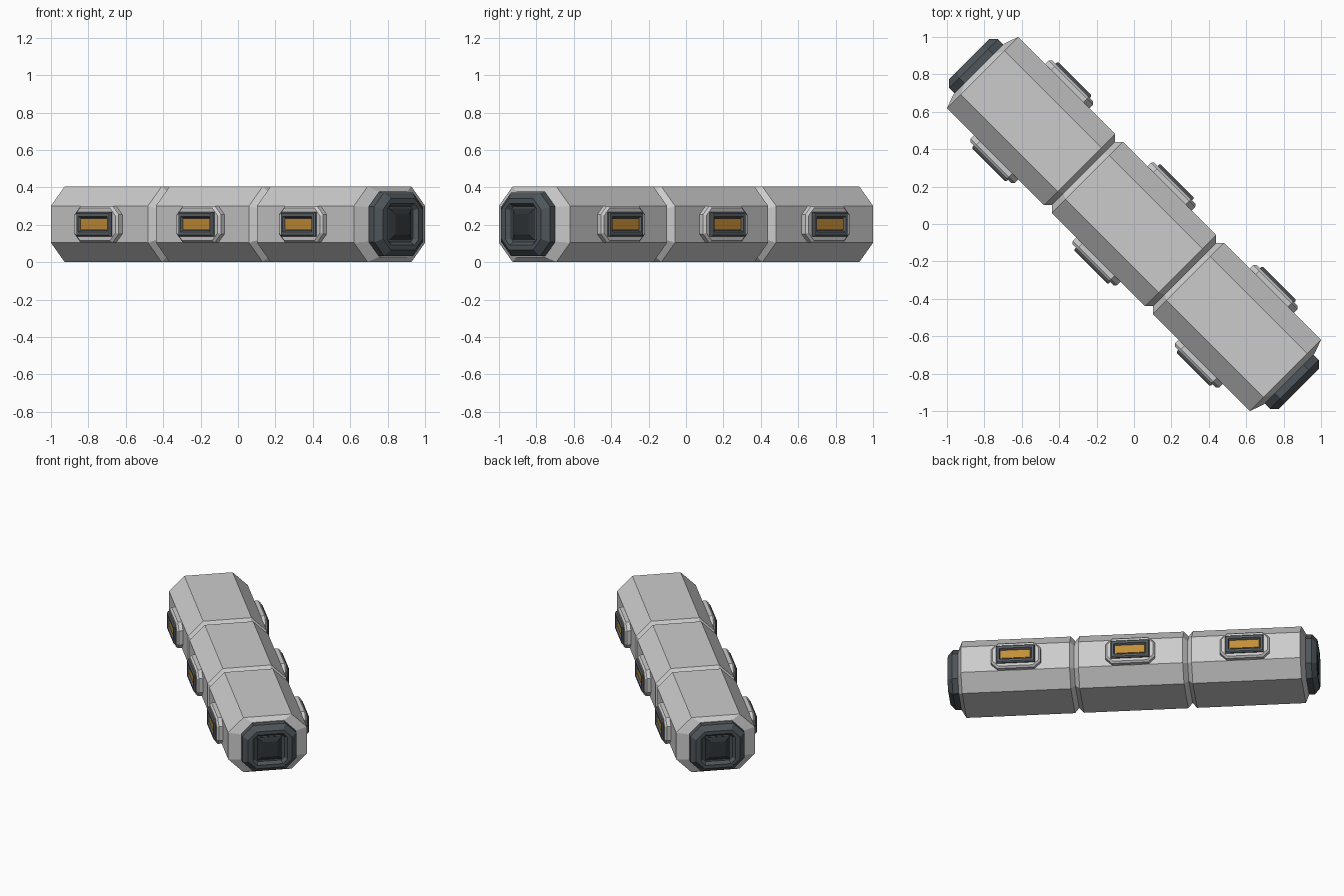
import bpy, bmesh, math
from mathutils import Matrix, Vector

if "Cube" in bpy.data.objects:
    bpy.data.objects.remove(bpy.data.objects["Cube"])

# Model is built along local X, then turned 45 degrees and lifted
MID_Z = 0.2025
TURN = Matrix.Translation((0, 0, MID_Z)) @ Matrix.Rotation(-math.pi / 4, 4, 'Z')


def material(name, color):
    m = bpy.data.materials.new(name)
    m.diffuse_color = (*color, 1)
    m.use_nodes = True
    m.node_tree.nodes["Principled BSDF"].inputs["Base Color"].default_value = m.diffuse_color
    return m


DARK = material("dark_metal", (0.075, 0.09, 0.1))
BLACK = material("black_metal", (0.03, 0.035, 0.04))
FRAME = material("frame_metal", (0.11, 0.125, 0.14))
AMBER = material("amber_glass", (0.55, 0.27, 0.04))


def loft(name, rings, matrix=Matrix(), mat=None):
    """Skin rings of (x, half width, half height, corner cut), closed at both ends."""
    bm = bmesh.new()
    loops = []
    for x, w, h, c in rings:
        pts = []
        for sy, sz in ((1, 1), (-1, 1), (-1, -1), (1, -1)):
            corner = [(sy * w, sz * (h - c)), (sy * (w - c), sz * h)]
            if sy * sz < 0:
                corner.reverse()
            pts += corner
        loops.append([bm.verts.new((x, y, z)) for y, z in pts])
    for a, b in zip(loops, loops[1:]):
        for i in range(8):
            j = (i + 1) % 8
            bm.faces.new((a[i], a[j], b[j], b[i]))
    bm.faces.new(loops[0][::-1])
    bm.faces.new(loops[-1])
    bmesh.ops.remove_doubles(bm, verts=bm.verts, dist=1e-5)
    bmesh.ops.recalc_face_normals(bm, faces=bm.faces)
    me = bpy.data.meshes.new(name)
    bm.to_mesh(me)
    bm.free()
    ob = bpy.data.objects.new(name, me)
    ob.matrix_world = TURN @ matrix
    bpy.context.collection.objects.link(ob)
    if mat:
        me.materials.append(mat)
    return ob


# Octagonal hull with two V grooves and bevelled ends
full, groove, end = (0.269, 0.2025, 0.104), (0.238, 0.172, 0.087), (0.19, 0.174, 0.082)
half = [(0.352, *full), (0.383, *groove), (0.412, *full), (1.1455, *full), (1.173, *end)]
loft("hull", [(-x, *r) for x, *r in reversed(half)] + half)

for side, label in ((0, "front"), (math.pi, "rear")):
    m = Matrix.Rotation(side, 4, 'Z')
    # End collar with a square recess
    loft(label + "_collar", [(1.16, 0.184, 0.17, 0.075), (1.213, 0.184, 0.17, 0.075),
                             (1.247, 0.15, 0.137, 0.058), (1.247, 0.118, 0.112, 0.03),
                             (1.225, 0.1, 0.095, 0.02)], m, DARK)
    # Raised block in the recess
    loft(label + "_hatch", [(1.215, 0.085, 0.085, 0), (1.228, 0.085, 0.085, 0),
                            (1.243, 0.052, 0.055, 0)], m, BLACK)

# Three windows on each long side
for side, label in ((math.pi / 2, "left"), (-math.pi / 2, "right")):
    for i in (-1, 0, 1):
        m = Matrix.Translation((0.773 * i, 0, 0)) @ Matrix.Rotation(side, 4, 'Z')
        tag = f"{label}_window_{i + 2}_"
        loft(tag + "mount", [(0.26, 0.167, 0.097, 0.045), (0.296, 0.167, 0.097, 0.045),
                             (0.309, 0.155, 0.086, 0.04)], m)
        loft(tag + "frame", [(0.30, 0.13, 0.066, 0), (0.318, 0.13, 0.066, 0),
                             (0.326, 0.122, 0.058, 0), (0.326, 0.11, 0.042, 0),
                             (0.31, 0.104, 0.034, 0)], m, FRAME)
        loft(tag + "glass", [(0.305, 0.1, 0.03, 0), (0.316, 0.1, 0.03, 0)], m, AMBER)
